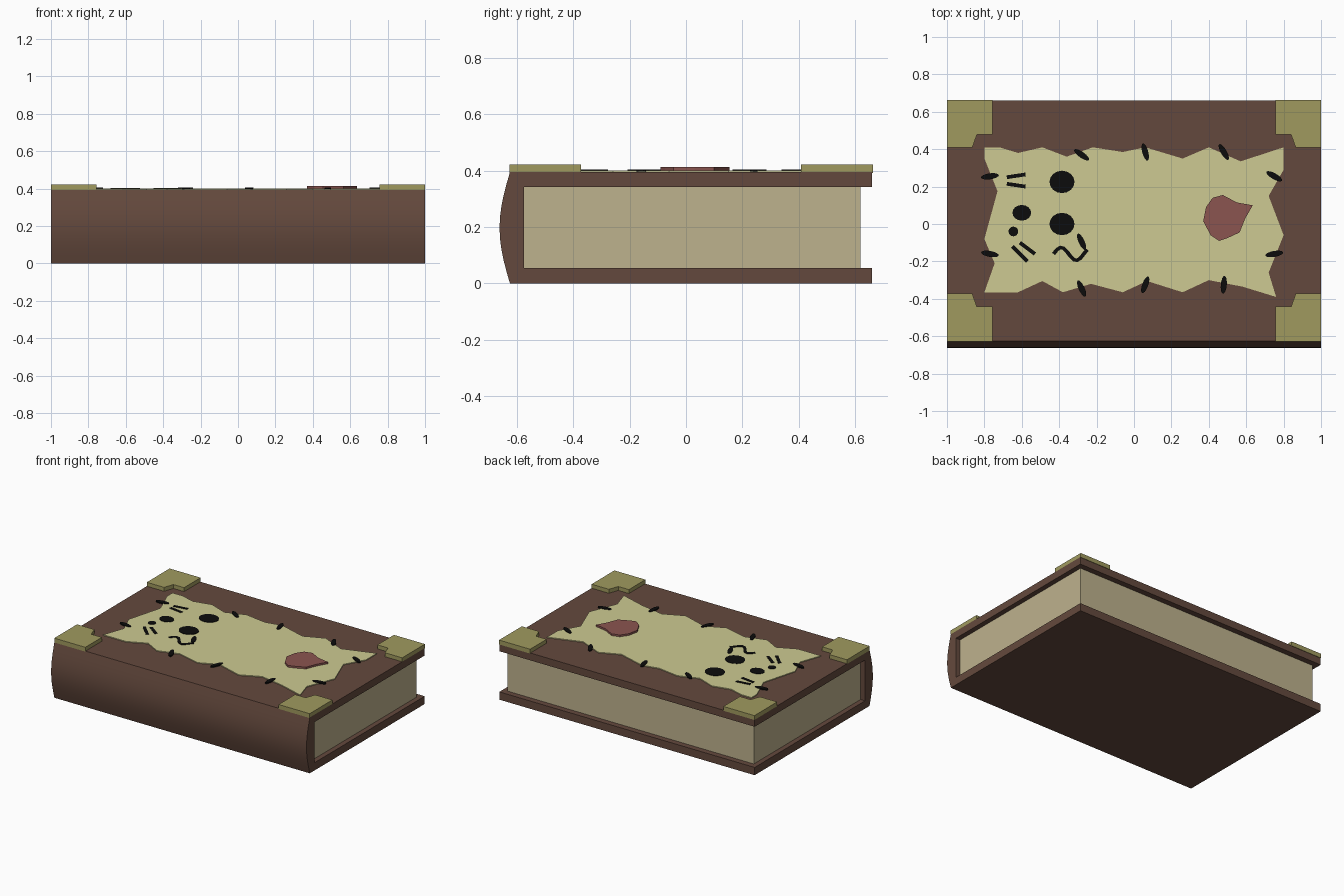
import bpy, bmesh, math
from mathutils import Matrix, Vector

cube = bpy.data.objects.get("Cube")
if cube:
    bpy.data.objects.remove(cube, do_unlink=True)


def material(name, rgb):
    linear = [((c / 255 + 0.055) / 1.055) ** 2.4 for c in rgb] + [1]
    mat = bpy.data.materials.new(name)
    mat.use_nodes = True
    mat.diffuse_color = linear
    shader = mat.node_tree.nodes["Principled BSDF"]
    shader.inputs["Base Color"].default_value = linear
    shader.inputs["Roughness"].default_value = 0.8
    return mat


leather = material("brown leather", (100, 73, 61))
brass = material("dull brass", (160, 154, 95))
parchment = material("parchment", (205, 202, 146))
paper = material("page edges", (190, 178, 141))
wax = material("red wax", (139, 85, 80))
ink = material("black ink", (12, 12, 12))


def prism(name, outlines, low, high, mat, matrix=None):
    """Extrude flat outlines from low to high, then place them with matrix."""
    bm = bmesh.new()
    for points in outlines:
        face = bm.faces.new([bm.verts.new((a, b, low)) for a, b in points])
        top = bmesh.ops.extrude_face_region(bm, geom=[face])["geom"]
        moved = [v for v in top if isinstance(v, bmesh.types.BMVert)]
        bmesh.ops.translate(bm, vec=(0, 0, high - low), verts=moved)
    if matrix:
        bm.transform(matrix)
    bmesh.ops.recalc_face_normals(bm, faces=bm.faces)
    mesh = bpy.data.meshes.new(name)
    bm.to_mesh(mesh)
    bm.free()
    mesh.materials.append(mat)
    obj = bpy.data.objects.new(name, mesh)
    bpy.context.collection.objects.link(obj)
    return obj


def oval(x, y, rx, ry, degrees=0, sides=16):
    turn = Matrix.Rotation(math.radians(degrees), 2)
    ring = [math.tau * i / sides for i in range(sides)]
    return [turn @ Vector((rx * math.cos(t), ry * math.sin(t))) + Vector((x, y)) for t in ring]


def stroke(path, width):
    """Ribbon outline of constant width along a path."""
    path = [Vector(p) for p in path]
    left, right = [], []
    for i, p in enumerate(path):
        along = (path[min(i + 1, len(path) - 1)] - path[max(i - 1, 0)]).normalized()
        side = Vector((-along.y, along.x)) * width / 2
        left.append(p + side)
        right.append(p - side)
    return left + right[::-1]


# Cover: boards and bulging spine as one profile swept along x
TOP, BACK, SPINE = 0.395, 0.66, -0.625
bulge = [(SPINE - 0.037 * math.sin(math.pi * i / 10), TOP * i / 10) for i in range(11)]
profile = bulge + [(BACK, TOP), (BACK, 0.343), (-0.575, 0.343),
                   (-0.575, 0.055), (BACK, 0.055), (BACK, 0)]
along_x = Matrix(((0, 0, 1, 0), (1, 0, 0, 0), (0, 1, 0, 0), (0, 0, 0, 1)))
cover = prism("cover", [profile], -1, 1, leather, along_x)
bpy.context.view_layer.objects.active = cover
cover.select_set(True)
bpy.ops.object.shade_smooth_by_angle(angle=math.radians(30))
cover.select_set(False)

# Page block
block = [(-0.965, -0.575), (0.965, -0.575), (0.965, 0.62), (-0.965, 0.62)]
prism("pages", [block], 0.055, 0.343, paper)

# Metal corners, mirrored to all four corners of the top board
corner = [(1, 0.645), (0.757, 0.645), (0.757, 0.46), (0.84, 0.46), (0.865, 0.39), (1, 0.39)]
for side, sx in (("right", -1), ("left", 1)):
    for end, sy in (("front", -1), ("back", 1)):
        outline = [(x * sx, y * sy + 0.018) for x, y in corner]
        prism(f"{end}_{side}_corner", [outline], 0.392, 0.423, brass)

# Ragged parchment sheet
sheet = [(-.8, .41), (-.72, .41), (-.62, .38), (-.49, .41), (-.36, .36), (-.22, .41),
         (-.06, .385), (.06, .41), (.26, .35), (.4, .41), (.57, .335), (.8, .41),
         (.8, .29), (.72, .15), (.8, -.06), (.72, -.26), (.76, -.39), (.58, -.335),
         (.4, -.3), (.26, -.365), (.07, -.305), (-.06, -.365), (-.23, -.32),
         (-.38, -.365), (-.49, -.305), (-.62, -.365), (-.8, -.365), (-.745, -.21),
         (-.8, -.08), (-.73, .175), (-.8, .35)]
prism("parchment_sheet", [sheet], 0.393, 0.401, parchment)

# Stitches around the sheet: position and slant
stitches = [(-.28, .37, -35), (.06, .385, -75), (.48, .385, -60), (.75, .255, -30),
            (.75, -.16, 10), (.48, -.325, 85), (.06, -.325, 70), (-.28, -.345, -65),
            (-.77, -.16, -10), (-.77, .255, 8), (-.28, -.095, -65)]
prism("stitches", [oval(x, y, 0.048, 0.016, a) for x, y, a in stitches],
      0.397, 0.405, ink)

# Ink blots and plain pen scratches
blots = [oval(-.385, y, 0.067, 0.06) for y in (.225, 0)]
blots += [oval(-.6, .06, 0.05, 0.042), oval(-.645, -.04, 0.026, 0.026)]
prism("ink_blots", blots, 0.398, 0.404, ink)
wave = [(-.43 + 0.018 * i, -.16 + 0.035 * math.sin(i * 0.7)) for i in range(11)]
dashes = [((-.68, .25), (-.58, .265)), ((-.68, .215), (-.58, .2)),
          ((-.65, -.12), (-.57, -.2)), ((-.61, -.1), (-.53, -.16))]
prism("pen_scratches", [stroke(p, 0.02) for p in [wave] + dashes], 0.398, 0.404, ink)

# Wax seal
seal = [(.37, .015), (.385, .09), (.42, .14), (.475, .155), (.55, .115), (.635, .1),
        (.595, .03), (.565, -.045), (.5, -.075), (.455, -.09), (.41, -.06)]
prism("wax_seal", [seal], 0.398, 0.414, wax)
